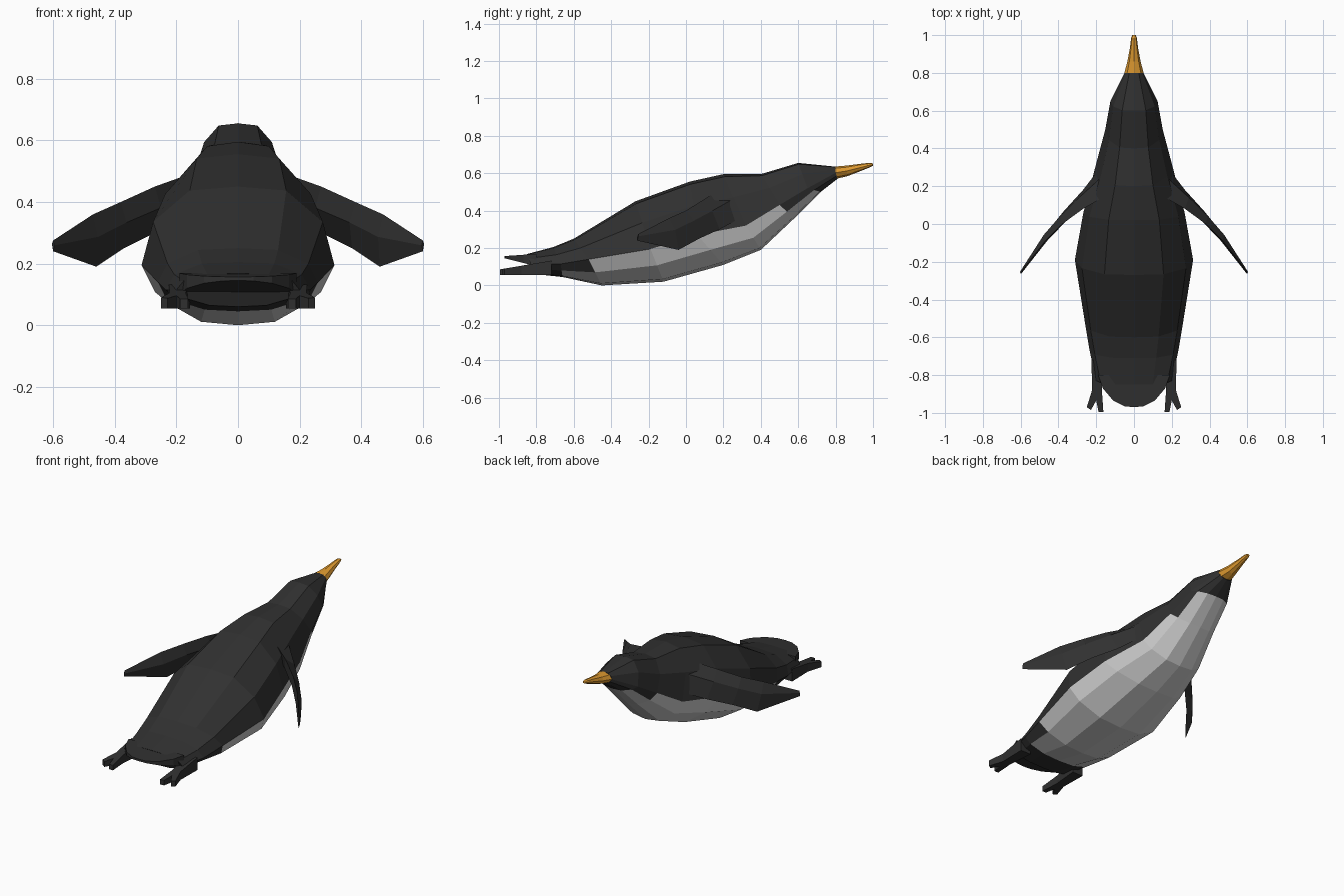
import bpy, bmesh, math
from mathutils import Vector

if "Cube" in bpy.data.objects:
    bpy.data.objects.remove(bpy.data.objects["Cube"])


def mat(name, col):
    m = bpy.data.materials.new(name)
    m.diffuse_color = (*col, 1)
    m.use_nodes = True
    m.node_tree.nodes["Principled BSDF"].inputs["Base Color"].default_value = m.diffuse_color
    return m


BLACK = mat("black", (0.03, 0.03, 0.03))
WHITE = mat("belly_white", (0.75, 0.75, 0.75))
ORANGE = mat("beak_orange", (0.75, 0.33, 0.03))


def make(name, bm, mats):
    bmesh.ops.recalc_face_normals(bm, faces=bm.faces)
    me = bpy.data.meshes.new(name)
    bm.to_mesh(me)
    bm.free()
    for m in mats:
        me.materials.append(m)
    ob = bpy.data.objects.new(name, me)
    bpy.context.collection.objects.link(ob)
    return ob


def loft(name, rings, mats, pick=None):
    """Skin closed rings with capped ends; pick(ring, column) gives the material."""
    bm = bmesh.new()
    vs = [[bm.verts.new(p) for p in r] for r in rings]
    n = len(vs[0])
    for i in range(len(vs) - 1):
        for j in range(n):
            k = (j + 1) % n
            f = bm.faces.new((vs[i][j], vs[i][k], vs[i + 1][k], vs[i + 1][j]))
            f.material_index = pick(i, j) if pick else 0
    bm.faces.new(vs[0])
    bm.faces.new(vs[-1])
    return make(name, bm, mats)


def slab(name, outline, low, high, mats):
    """Prism over an xy outline, with sloping bottom and top given as functions of y."""
    return loft(name, [[(x, y, low(y)) for x, y in outline],
                       [(x, y, high(y)) for x, y in outline]], mats)


def mirror(ob):
    ob.modifiers.new("mirror", 'MIRROR')


# body: each station is top (y, z), widest (y, z), bottom (y, z), half width
stations = [
    ((-.85, .168), (-.83, .115), (-.80, .060), .200),
    ((-.71, .205), (-.67, .115), (-.66, .045), .235),
    ((-.60, .250), (-.52, .140), (-.45, .000), .260),
    ((-.27, .450), (-.19, .195), (-.12, .020), .313),
    ((.02, .555), (.06, .270), (.20, .110), .268),
    ((.20, .595), (.32, .320), (.40, .190), .200),
    ((.40, .595), (.50, .430), (.58, .360), .152),
    ((.60, .655), (.65, .520), (.72, .500), .125),
    ((.80, .635), (.80, .602), (.81, .570), .050),
]
half = [(0, 1), (.5, .95), (.88, .55), (1, 0), (.86, -.5), (.46, -.92), (0, -1)]
around = half + [(-x, v) for x, v in half[-2:0:-1]]
rings = []
for top, mid, bot, w in stations:
    ring = []
    for fx, fv in around:
        end = Vector(top if fv > 0 else bot)
        y, z = Vector(mid).lerp(end, abs(fv))
        ring.append((fx * w, y, z))
    rings.append(ring)


def belly(i, j):
    if i in (1, 6):
        return int(4 <= j <= 7)
    return int(2 <= i <= 5 and 3 <= j <= 8)


loft("body", rings, [BLACK, WHITE], belly)

# beak: y, centre z, half width, half height
beak = [(.80, .603, .051, .033), (.86, .612, .035, .029), (.93, .630, .022, .020),
        (.985, .644, .015, .012), (1.0, .646, .009, .006)]
loft("beak", [[(rx * math.cos(a * math.pi / 4), y, z + rz * math.sin(a * math.pi / 4))
               for a in range(8)] for y, z, rx, rz in beak], [ORANGE])

# flippers: upper edge, lower edge, half thickness
blade = [((.13, .16, .50), (.17, .31, .37), .04),
         ((.27, .08, .45), (.27, .18, .30), .03),
         ((.38, .00, .40), (.37, .07, .25), .022),
         ((.47, -.09, .36), (.46, -.04, .19), .018),
         ((.60, -.255, .275), (.60, -.262, .24), .006)]
side = Vector((.65, .7, .3)).normalized()
rings = []
for up, low, t in blade:
    up, low = Vector(up), Vector(low)
    rings.append([up, up.lerp(low, .4) + side * t, low, up.lerp(low, .4) - side * t])
mirror(loft("flippers", rings, [BLACK]))

# tail fan
tail_half = [(.19, -.80), (.165, -.87), (.11, -.935), (.05, -.965)]
tail = tail_half + [(0, -.97)] + [(-x, y) for x, y in reversed(tail_half)]
slab("tail", tail, lambda y: .145 - (y + .97) * .25,
     lambda y: .157 + (y + .97) * .07, [BLACK])

# feet with forked toes
foot = [(.155, -.72), (.225, -.72), (.222, -.88), (.25, -.97), (.228, -.985), (.20, -.935),
        (.188, -.995), (.162, -.995), (.17, -.88)]
mirror(slab("feet", foot, lambda y: .055, lambda y: .085 + (y + 1) * .17, [BLACK]))
